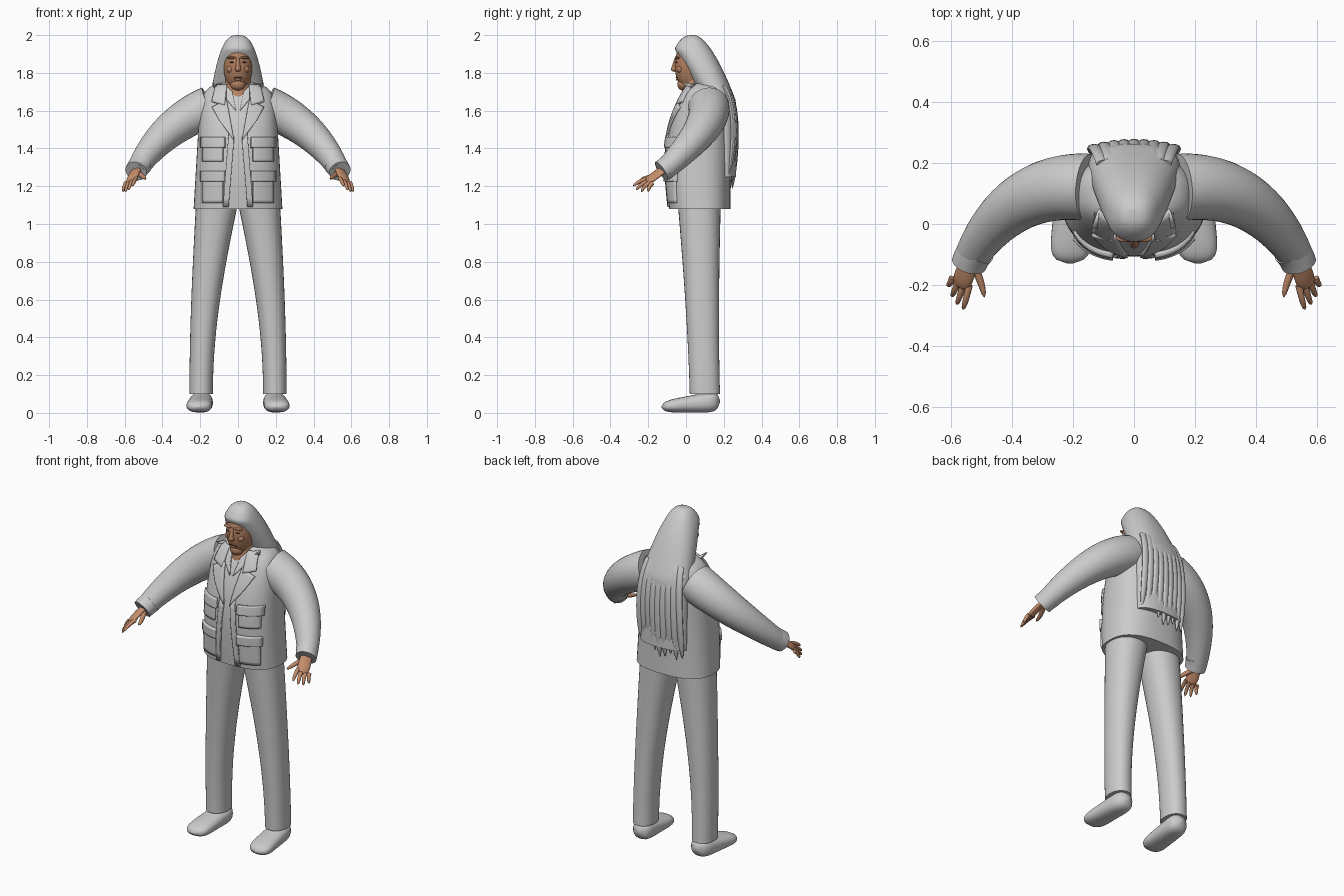
import bpy, bmesh, math, random
from math import sin, cos, pi, sqrt
from mathutils import Vector, Matrix
from mathutils.bvhtree import BVHTree

random.seed(4)
if "Cube" in bpy.data.objects:
    bpy.data.objects.remove(bpy.data.objects["Cube"])


def material(name, *rgb):
    mat = bpy.data.materials.new(name)
    mat.use_nodes = True
    mat.diffuse_color = (*rgb, 1)
    mat.node_tree.nodes["Principled BSDF"].inputs["Base Color"].default_value = (*rgb, 1)
    return mat


GREY = material("light grey", .6, .6, .6)
SKIN = material("skin", .56, .27, .15)
FACE = material("tanned face", .46, .22, .12)
DARK = material("dark brown", .12, .06, .04)


def finish(name, bm, mat, mirror=False, wall=0):
    """Turn a bmesh into a smooth-shaded object, with optional wall and mirrored twin."""
    mesh = bpy.data.meshes.new(name)
    bm.to_mesh(mesh)
    bm.free()
    mesh.materials.append(mat)
    mesh.shade_smooth()
    mesh.set_sharp_from_angle(angle=pi / 4)
    part = bpy.data.objects.new(name, mesh)
    bpy.context.collection.objects.link(part)
    if wall:
        solidify = part.modifiers.new("wall", "SOLIDIFY")
        solidify.thickness = wall
    if mirror:
        part.modifiers.new("mirror", "MIRROR")
    return part


def loft(name, ring, mat, mirror=False, power=2, sides=32, steps=24):
    """Skin the cross-sections ring(t) -> centre, half-axis u, half-axis v."""
    bm = bmesh.new()
    loops = []
    for step in range(steps + 1):
        centre, u, v = ring(step / steps)
        loop = []
        for side in range(sides):
            angle = 2 * pi * side / sides
            c, s = cos(angle), sin(angle)
            c = math.copysign(abs(c) ** (2 / power), c)
            s = math.copysign(abs(s) ** (2 / power), s)
            loop.append(bm.verts.new(centre + u * c + v * s))
        loops.append(loop)
    for low, high in zip(loops, loops[1:]):
        for i in range(sides):
            bm.faces.new((low[i - 1], low[i], high[i], high[i - 1]))
    bm.faces.new(loops[0])
    bm.faces.new(loops[-1])
    bmesh.ops.recalc_face_normals(bm, faces=bm.faces)
    return finish(name, bm, mat, mirror)


def level(x, z, width, front, back):
    """Horizontal cross-section reaching from front to back in y."""
    return (Vector((x, (front + back) / 2, z)),
            Vector((max(width, .002), 0, 0)), Vector((0, max(back - front, .004) / 2, 0)))


def tube(name, start, bend, end, radius, tip, mat, across=(1, 0, 0), flat=1,
         ease=1, closed=False, **options):
    """Tapered tube along a quadratic curve; closed rounds off the tip."""
    a, b, c = Vector(start), Vector(bend), Vector(end)

    def ring(t):
        centre = a * (1 - t) ** 2 + b * 2 * t * (1 - t) + c * t * t
        along = ((b - a) * (1 - t) + (c - b) * t).normalized()
        u = Vector(across)
        u = (u - along * u.dot(along)).normalized()
        size = radius + (tip - radius) * t ** ease
        if closed:
            size *= max(sqrt(1 - t ** 8), .1)
        return centre, u * size, along.cross(u) * size * flat

    return loft(name, ring, mat, **options)


def ball(name, centre, radii, mat, mirror=False):
    bm = bmesh.new()
    bmesh.ops.create_uvsphere(bm, u_segments=32, v_segments=20, radius=1,
                              matrix=Matrix.LocRotScale(Vector(centre), None, Vector(radii)))
    return finish(name, bm, mat, mirror)


def plate(name, quad, depth, cells=8):
    """Mirrored plate lying on the jacket front; quad is (x, z) from top inner, clockwise."""
    a, b, c, d = map(Vector, quad)
    bm = bmesh.new()
    grid = []
    for j in range(cells + 1):
        left, right = a.lerp(d, j / cells), b.lerp(c, j / cells)
        row = []
        for i in range(cells + 1):
            x, z = left.lerp(right, i / cells)
            hit = jacket_front.ray_cast(Vector((x, -1, z)), Vector((0, 1, 0)))[0]
            row.append(bm.verts.new((x, (hit.y if hit else 0) - depth, z)))
        grid.append(row)
    for upper, lower in zip(grid, grid[1:]):
        for i in range(cells):
            bm.faces.new((upper[i], lower[i], lower[i + 1], upper[i + 1]))
    return finish(name, bm, GREY, True, depth + .004)


def box(x, width, top, height):
    return (x, top), (x + width, top), (x + width, top - height), (x, top - height)


# Jacket body: full belly, chest leaning back, rounded shoulders
def jacket_ring(t):
    dome = sqrt(1 - t ** 16)
    return level(0, 1.08 + .68 * t, (.235 - .04 * t) * dome,
                 .19 * t ** 3 - .07 * t - .09, .235 - .06 * t ** 8)


jacket = loft("jacket_body", jacket_ring, GREY, power=2.5, sides=48, steps=40)
jacket_front = BVHTree.FromPolygons([v.co for v in jacket.data.vertices],
                                    [p.vertices for p in jacket.data.polygons])

# Sleeves and cuffs
tube("sleeve", (.15, .12, 1.62), (.4, .14, 1.52), (.54, -.12, 1.28), .11, .054, GREY,
     across=(0, 1, 0), ease=1.5, mirror=True)
tube("cuff", (.51, -.08, 1.32), (.53, -.1, 1.3), (.54, -.13, 1.28), .06, .058, GREY,
     across=(0, 1, 0), mirror=True, steps=4)

# Hands with fanned fingers
knuckles = Vector((.054, .024, -.024))
tube("palm", (.53, -.1, 1.3), (.55, -.15, 1.27), (.57, -.21, 1.22), .03, .038, SKIN,
     across=knuckles, flat=.45, closed=True, mirror=True)
for k in range(4):
    base = Vector((.54, -.2, 1.24)) + knuckles * k / 3
    tip = Vector((.56, -.28, 1.2)).lerp(Vector((.61, -.2, 1.17)), k / 3)
    tip += Vector((.4, -1, -1)) * .012 * sin(pi * k / 3)
    middle = base.lerp(tip, .5) + Vector((0, -.01, .01))
    tube(f"finger_{k + 1}", base, middle, tip, .012, .008, SKIN,
         across=knuckles, closed=True, mirror=True, sides=12, steps=10)
tube("thumb", (.53, -.13, 1.27), (.5, -.18, 1.25), (.49, -.24, 1.24), .015, .009, SKIN,
     closed=True, mirror=True, sides=12, steps=10)


# Trouser legs spreading and narrowing towards the ankle
def leg_ring(t):
    spread = sin(t * pi / 2)
    depth = .114 - .034 * spread
    middle = .07 + .03 * t
    return level(.11 + .085 * spread, 1.12 - 1.02 * t, .112 - .05 * spread,
                 middle - depth, middle + depth)


loft("trouser_leg", leg_ring, GREY, mirror=True, power=2.2)


# Shoes from heel to toe, flat along the ground
def shoe_ring(t):
    rounding = max(sqrt(1 - abs(2 * t - 1) ** 6), .1)
    height = .06 - .03 * t
    return (Vector((.19 + .02 * t, .18 - .31 * t, height + .002)),
            Vector((.06 + .01 * t, 0, 0)) * rounding, Vector((0, 0, height)) * rounding)


loft("shoe", shoe_ring, GREY, mirror=True, power=2.4)

# Neck, head and face
tube("neck", (0, .04, 1.58), (0, .045, 1.7), (0, .05, 1.8), .07, .065, SKIN)
ball("head", (0, .03, 1.84), (.077, .09, .14), FACE)
ball("chin", (0, -.01, 1.74), (.04, .036, .035), FACE)
ball("nose_tip", (0, -.06, 1.82), (.016, .02, .014), FACE)
tube("nose_bridge", (0, -.05, 1.88), (0, -.06, 1.85), (0, -.065, 1.82), .008, .014, FACE)
ball("lower_lip", (0, -.046, 1.765), (.022, .008, .006), FACE)
ball("mouth_line", (0, -.049, 1.775), (.024, .006, .003), DARK)
ball("eye", (.03, -.05, 1.856), (.014, .006, .004), DARK, mirror=True)
ball("brow", (.03, -.045, 1.88), (.03, .014, .007), FACE, mirror=True)
ball("cheek", (.04, -.03, 1.82), (.02, .02, .02), FACE, mirror=True)


# Long hair: cap framing the face, falling into a slab down the back
def hair_ring(t):
    drop = .75 * t * t
    fall = min(drop / .35, 1)
    front = max(.04 - .25 * drop ** .35, .55 * drop - .1)
    return level(0, 2 - drop, .15 * fall ** .35, min(front, .14), .045 + .22 * fall ** .6)


loft("hair", hair_ring, GREY, power=2.3, sides=40, steps=40)
for k in range(9):
    x = .034 * (k - 4)
    curve = .9 * x * x
    tube(f"hair_strand_{k + 1}", (x * .75, .215 - curve, 1.73), (x, .3 - curve, 1.6),
         (x, .245 - curve, random.uniform(1.18, 1.28)), .022, .02, GREY,
         flat=.6, closed=True, sides=12)

# Collar, lapels and front edges
plate("shirt_collar", ((.03, 1.7), (.06, 1.73), (.06, 1.66), (.01, 1.6)), .008)
plate("collar", ((.06, 1.74), (.12, 1.74), (.14, 1.65), (.07, 1.63)), .016)
plate("lapel", ((.06, 1.66), (.14, 1.62), (.1, 1.55), (.02, 1.44)), .014)
plate("front_edge", ((.02, 1.46), (.05, 1.48), (.08, 1.09), (.05, 1.09)), .009)

# Pockets with flaps
for label, top, height in (("upper", 1.46, .11), ("lower", 1.28, .15)):
    plate(label + "_pocket", box(.08, .11, top - .02, height), .011)
    plate(label + "_pocket_flap", box(.07, .13, top, .055), .019)
